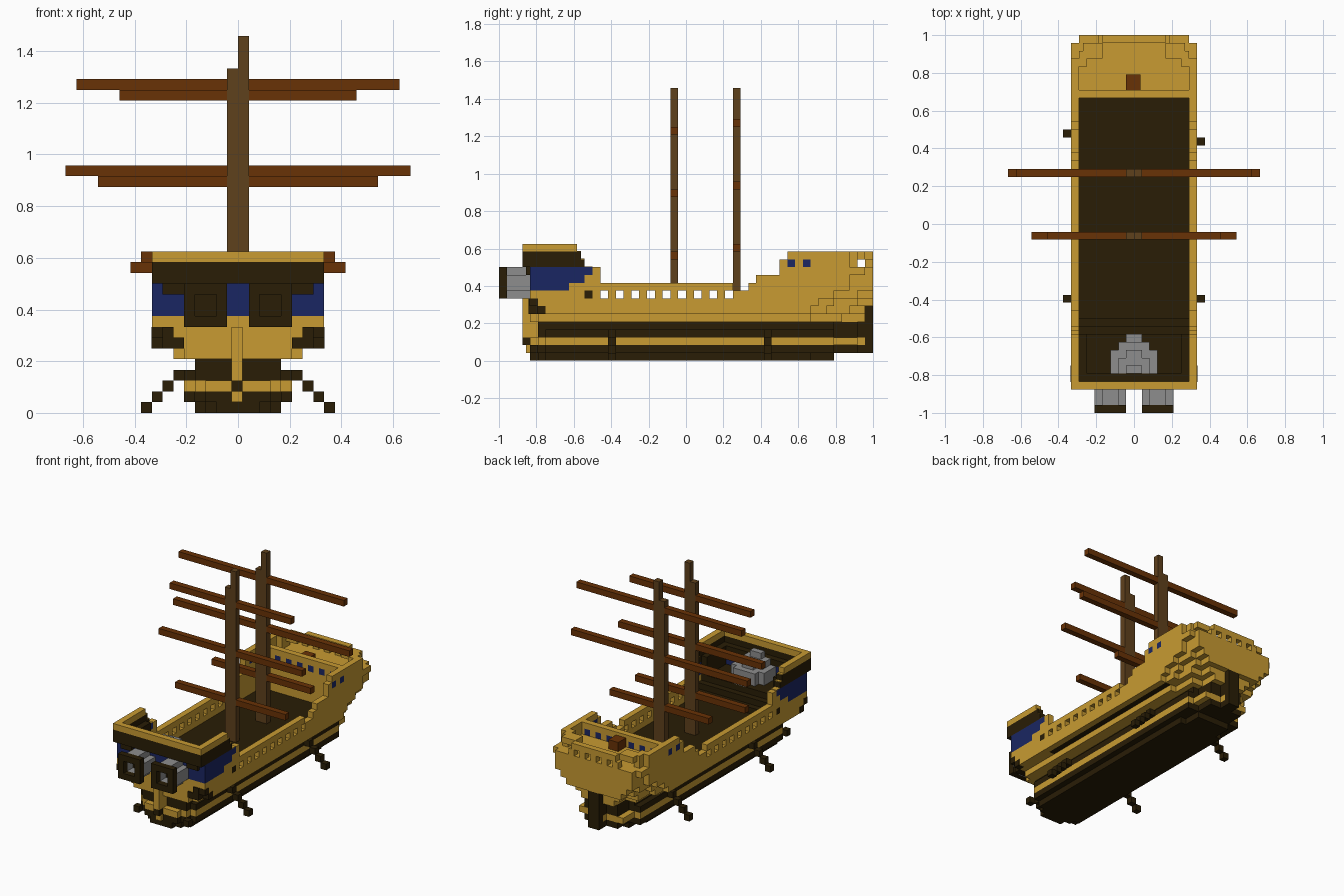
import bpy, bmesh

if "Cube" in bpy.data.objects:
    bpy.data.objects.remove(bpy.data.objects["Cube"])

U = 2 / 48  # one block; x is counted from the centre, y from the bow, z from the keel


def material(name, r, g, b):
    lin = lambda c: ((c / 255 + 0.055) / 1.055) ** 2.4
    m = bpy.data.materials.new(name)
    m.diffuse_color = (lin(r), lin(g), lin(b), 1)
    m.use_nodes = True
    m.node_tree.nodes["Principled BSDF"].inputs["Base Color"].default_value = m.diffuse_color
    return m


GOLD = material("golden_wood", 200, 155, 50)
DARK = material("dark_wood", 41, 29, 5)
MAST = material("mast_wood", 95, 65, 28)
YARD = material("red_brown_wood", 105, 50, 5)
GRAY = material("gray_iron", 141, 141, 141)
BLUE = material("navy_blue", 26, 38, 98)


def part(name, mat, boxes, mirror=False):
    """One object from boxes (x0, x1, y0, y1, z0, z1) in block units."""
    bm = bmesh.new()
    boxes = list(boxes)
    if mirror:
        boxes += [(-b[1], -b[0], *b[2:]) for b in boxes]
    for x0, x1, y0, y1, z0, z1 in boxes:
        vs = bmesh.ops.create_cube(bm, size=1)["verts"]
        for v in vs:
            v.co.x = (x0 if v.co.x < 0 else x1) * U
            v.co.y = (y0 if v.co.y < 0 else y1) * U - 1
            v.co.z = (z0 if v.co.z < 0 else z1) * U
    me = bpy.data.meshes.new(name)
    bm.to_mesh(me)
    bm.free()
    me.materials.append(mat)
    ob = bpy.data.objects.new(name, me)
    bpy.context.collection.objects.link(ob)
    return ob


def layer(z0, z1, start, *steps):
    """Solid hull layer: steps are (half width, end y), running aft from start."""
    out = []
    for half, end in steps:
        out.append((-half, half, start, end, z0, z1))
        start = end
    return out


# Lower hull: dark keel, gold stripe, dark waist
part("keel", DARK, layer(0, 1, 4, (2, 5), (3, 6), (4, 40), (3, 43))
     + layer(1, 2, 4, (3, 5), (4, 6), (5, 43), (3, 46), (1, 48)))
part("bow_feet", DARK, [(4, 5, 4, 5, 1, 2)], mirror=True)
part("hull_stripe", GOLD, layer(2, 3, 4, (3, 5), (4, 6), (5, 43), (4, 46), (1, 47)))
part("hull_waist", DARK, layer(3, 4, 5, (4, 6), (5, 43), (3, 46), (1, 48))
     + layer(4, 5, 5, (4, 43), (3, 46), (1, 48)))

# Upper hull flaring outward, narrowing at the stern
part("upper_hull", GOLD, layer(5, 6, 4, (5, 5), (6, 40), (5, 44), (3, 47))
     + layer(6, 7, 4, (5, 5), (7, 6), (8, 12))
     + layer(6, 7, 40, (7, 42), (6, 45), (4, 47))
     + layer(7, 8, 4, (6, 5), (8, 10))
     + layer(8, 9, 4, (8, 10)))
part("stern_block", GOLD, layer(7, 8, 40, (8, 41), (7, 43), (6, 46), (5, 48))
     + layer(8, 9, 40, (8, 43), (7, 46), (6, 48))
     + layer(9, 11, 40, (8, 45), (7, 48))
     + layer(11, 12, 40, (8, 47), (7, 48)))

# Bulwarks with open gun ports at every second block
walls = [(7, 8, 12, 40, 6, 8), (7, 8, 10, 11, 7, 9), (7, 8, 11, 12, 7, 8),
         (7, 8, 12, 30, 9, 10), (7, 8, 30, 32, 8, 9), (7, 8, 32, 40, 8, 10),
         (7, 8, 33, 40, 10, 11), (7, 8, 36, 40, 11, 12)]
walls += [(7, 8, y, y + 1, 8, 9) for y in range(12, 30, 2)]
walls += [(7, 8, 9, 12, 9, 10), (7, 8, 11, 12, 10, 11), (7, 8, 12, 13, 10, 12)]
part("bulwarks", GOLD, walls, mirror=True)
part("closed_ports", DARK, [(7, 8, 11, 12, 8, 9)], mirror=True)

# Main deck and steps up to the bow
part("main_deck", DARK, [(-7, 7, 12, 40, 6, 7)])
part("bow_steps", DARK, [(-7, 7, 11, 12, 6.5, 8), (-7, 7, 10, 11, 6.5, 9)])
part("bow_deck", DARK, [(-7, 7, 5, 10, 9, 10)])

# Bow castle: blue band, dark band, gold rim and caps
part("bow_blue_sides", BLUE, [(7, 8, 4, 9, 9, 10), (7, 8, 4, 11, 10, 11),
                              (7, 8, 4, 12, 11, 12)], mirror=True)
part("bow_blue_front", BLUE, [(-7, 7, 4, 5, 9, 12)])
part("bow_lining", DARK, [(6, 7, 5, 10, 10, 13)], mirror=True)
part("bow_dark_sides", DARK, [(7, 8, 3, 11, 12, 13), (7, 8, 3, 10.5, 13, 14),
                              (5, 7, 3.5, 4, 11, 12)], mirror=True)
part("bow_dark_front", DARK, [(-7, 7, 3, 4, 12, 14), (-7, 7, 4, 5, 12, 13)])
part("bow_rim_sides", GOLD, [(7, 8, 3, 10, 14, 15)], mirror=True)
part("bow_rim_front", GOLD, [(-7, 7, 3, 4, 14, 15)])
part("bow_step_caps", GOLD, [(7, 8, 10, 10.5, 14, 14.1), (7, 8, 10.5, 11, 13, 13.1),
                             (7, 8, 11, 12, 12, 12.1)], mirror=True)

# Stem and dark fittings on the bow
part("stem", GOLD, [(-0.6, 0.4, 3, 5, 3, 8), (-0.6, 0.4, 3.5, 5, 1, 2)])
part("stem_bolt", DARK, [(-0.6, 0.4, 3, 4, 2, 3)])
part("anchors", DARK, [(6, 7, 3.8, 5, 7, 8), (5, 7, 3.8, 5, 6, 7),
                       (7, 8.05, 4.9, 6, 6, 7), (7, 8.05, 3.95, 5, 7, 8)], mirror=True)

# Twin bow cannons: round-cornered barrels with hollow square muzzles
bars = [(1, 2, 9, 11), (4, 5, 9, 11), (2, 4, 8, 9), (2, 4, 11, 12)]
corners = [(x, x + 1, z, z + 1) for x in (1, 4) for z in (8, 11)]
part("cannon_barrels", GRAY, [(a, b, 1, 4, c, d) for a, b, c, d in bars], mirror=True)
part("cannon_muzzles", DARK, [(a, b, 0, 1, c, d) for a, b, c, d in bars + corners], mirror=True)
part("cannon_bores", DARK, [(2, 4, 2.5, 4, 9, 11)], mirror=True)

# Stepped gray mound on the bow deck
part("gray_mound", GRAY, [(-3, 3, 5, 8, 10, 12), (-2, 2, 5, 7, 12, 13),
                          (-1, 1, 5, 6, 13, 14), (-2, 2, 8, 9, 10, 12),
                          (-1, 1, 7, 8, 12, 13), (-1, 1, 9, 10, 10, 11)])

# Rounded stern rail with openings and blue windows
part("stern_side_rails", GOLD, [(7, 8, 36, 37, 12, 13), (7, 8, 38, 39, 12, 13),
                                (7, 8, 40, 45, 12, 13), (7, 8, 37, 45, 13, 14),
                                (6, 7, 44, 46, 12, 14), (4, 6, 45, 46, 13, 14),
                                (4, 6.5, 46, 47, 13, 14)], mirror=True)
part("stern_side_windows", BLUE, [(7, 8, 37, 38, 12, 13), (7, 8, 39, 40, 12, 13)], mirror=True)
part("stern_back_rail", GOLD, [(-4, 4, 47, 48, 13, 14)]
     + [(x - 0.5, x + 0.5, 47, 48, 12, 13) for x in range(-4, 5, 2)])
part("stern_front_rail", GOLD, [(-7, 7, 40, 41, 13, 14)]
     + [(x - 0.5, x + 0.5, 40, 41, 12, 13) for x in range(-5, 6, 2)]
     + [(-7, -6.5, 40, 41, 12, 13), (6.5, 7, 40, 41, 12, 13)])
part("stern_front_windows", BLUE,
     [(x - 0.5, x + 0.5, 40, 41, 12, 13) for x in range(-6, 7, 2)])
part("stern_chest", YARD, [(-1, 0.8, 41, 43, 12, 13.5)])
part("sternpost", DARK, [(-1, 1, 47, 48, 1, 7)])

# Diagonal legs stepping down to the ground
for side, ys in ((1, (14, 34)), (-1, (14, 35))):
    for y in ys:
        boxes = []
        for k in range(4):
            a, b = sorted((side * (5 + k), side * (6 + k)))
            boxes.append((a, b, y, y + 1, 3 - k, 4 - k))
        part("leg", DARK, boxes)

# Masts with their yards
for name, y, yards in (("fore", 22, ((13, 10), (21, 13), (29, 11))),
                       ("aft", 30, ((14, 9), (22, 16), (30, 15)))):
    part(name + "_mast", MAST, [(-1, 0, y, y + 1, 7, 32), (0, 1, y, y + 1, 7, 35)])
    part(name + "_yards", YARD, [(1, h, y, y + 1, z, z + 1) for z, h in yards], mirror=True)
